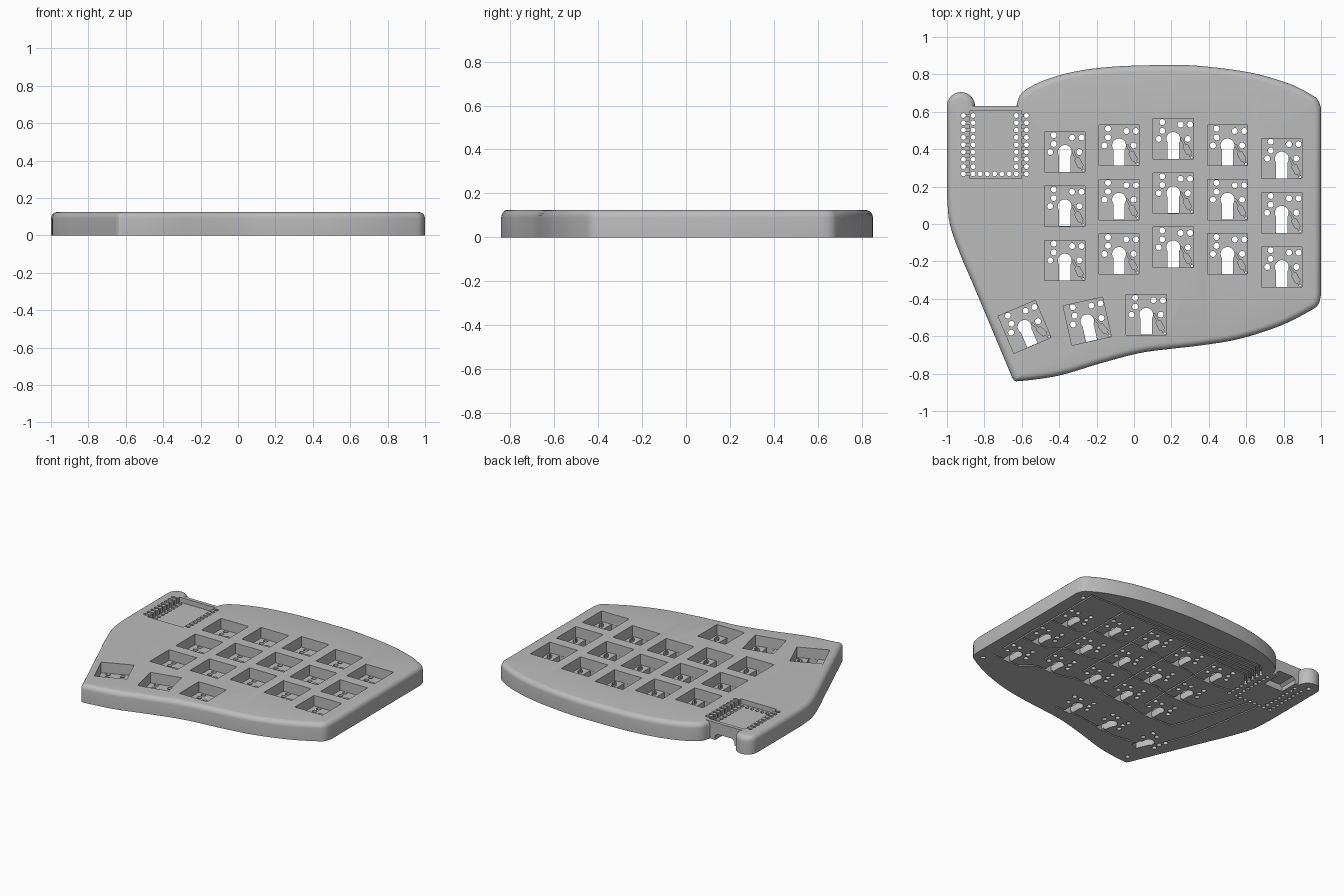
import bpy, bmesh, math
from mathutils import Matrix, Vector

cube = bpy.data.objects.get("Cube")
if cube:
    bpy.data.objects.remove(cube, do_unlink=True)

TOP, FLOOR, ROUND = 0.125, 0.05, 0.035
PITCH, PIN = 0.29, 0.039

grey = bpy.data.materials.new("plain grey")
grey.use_nodes = True
grey.diffuse_color = (0.5, 0.5, 0.5, 1)
grey.node_tree.nodes["Principled BSDF"].inputs["Base Color"].default_value = (0.5, 0.5, 0.5, 1)


def spline(points, steps=5):
    """Smooth curve through the points."""
    p = [Vector(q) for q in points]
    p = [p[0] * 2 - p[1]] + p + [p[-1] * 2 - p[-2]]
    out = []
    for a, b, c, d in zip(p, p[1:], p[2:], p[3:]):
        for i in range(steps):
            t = i / steps
            out.append(b + (c - a) * (t / 2) + (a * 2 - b * 5 + c * 4 - d) * (t * t / 2)
                       + (b * 3 - a - c * 3 + d) * (t ** 3 / 2))
    return out + [p[-2]]


def offset(points, dist, closed=True):
    """Shift a path to its left with mitred corners."""
    p = [Vector(q) for q in points]
    out = []
    for i, q in enumerate(p):
        before, after = p[i - 1], p[(i + 1) % len(p)]
        if not closed and i == 0:
            before = q * 2 - after
        if not closed and i == len(p) - 1:
            after = q * 2 - before
        a, b = (q - before).normalized(), (after - q).normalized()
        n1, n2 = Vector((-a.y, a.x)), Vector((-b.y, b.x))
        out.append(q + (n1 + n2) * (dist / (1 + n1.dot(n2))))
    return out


def loft(bm, rings, place=Matrix()):
    """Closed solid from stacked (outline, height) rings."""
    loops = [[bm.verts.new(place @ Vector((x, y, z))) for x, y in pts] for pts, z in rings]
    bm.faces.new(loops[0][::-1])
    bm.faces.new(loops[-1])
    for low, high in zip(loops, loops[1:]):
        for i in range(len(low)):
            j = (i + 1) % len(low)
            bm.faces.new((low[i], low[j], high[j], high[i]))


def prism(bm, pts, z0, z1, place=Matrix()):
    loft(bm, [(pts, z0), (pts, z1)], place)


def rect(x0, x1, y0, y1):
    return [(x0, y0), (x1, y0), (x1, y1), (x0, y1)]


def arc(x, y, r, start=0, end=360, n=16):
    full = end - start == 360
    angles = [math.radians(start + (end - start) * i / n) for i in range(n if full else n + 1)]
    return [(x + r * math.cos(a), y + r * math.sin(a)) for a in angles]


def groove(bm, path, width, depth):
    pts = offset(path, -width / 2, False) + offset(path, width / 2, False)[::-1]
    prism(bm, pts, -0.02, depth)


def make(name, bm):
    bmesh.ops.recalc_face_normals(bm, faces=bm.faces)
    mesh = bpy.data.meshes.new(name)
    bm.to_mesh(mesh)
    bm.free()
    obj = bpy.data.objects.new(name, mesh)
    mesh.materials.append(grey)
    bpy.context.collection.objects.link(obj)
    return obj


def combine(body, bm, operation="DIFFERENCE"):
    tool = make("helper", bm)
    tool.hide_render = True
    mod = body.modifiers.new("combine", "BOOLEAN")
    mod.operation, mod.solver, mod.object = operation, "EXACT", tool
    bpy.context.view_layer.objects.active = body
    bpy.ops.object.modifier_apply(modifier=mod.name)
    bpy.data.objects.remove(tool, do_unlink=True)


# Case outline, anticlockwise: rear curve, cable notch, rear nub, left side, front curve
rear = spline([(1, 0.62), (0.985, 0.66), (0.95, 0.69), (0.83, 0.75), (0.62, 0.81), (0.35, 0.845),
               (0.16, 0.85), (-0.13, 0.84), (-0.34, 0.81), (-0.5, 0.76), (-0.6, 0.7), (-0.63, 0.63)])
nub = arc(-0.925, 0.63, 0.075, 0, 180, 20)
side = spline([(-1, 0.15), (-0.985, 0), (-0.93, -0.16), (-0.87, -0.3)])
front = spline([(-0.66, -0.8), (-0.645, -0.83), (-0.61, -0.84), (-0.4, -0.81), (-0.18, -0.745),
                (0.03, -0.69), (0.2, -0.667), (0.35, -0.65), (0.56, -0.615), (0.78, -0.545),
                (0.94, -0.465), (0.985, -0.43), (1, -0.38)])
outline = rear + nub + side + front

# Body with a rounded top edge
bm = bmesh.new()
rings = [(outline, 0)]
for i in range(6):
    a = math.radians(18 * i)
    rings.append((offset(outline, ROUND * (1 - math.cos(a))), TOP - ROUND * (1 - math.sin(a))))
loft(bm, rings)
body = make("keyboard_case", bm)

# Square-edged wall at the cable notch
bm = bmesh.new()
prism(bm, rect(-0.89, -0.59, 0.5, 0.631), 0.01, TOP - 0.0003)
combine(body, bm, "UNION")

# Key positions: staggered columns, then the thumb keys
columns = [(-0.37, 0.385), (-0.08, 0.42), (0.21, 0.455), (0.5, 0.42), (0.79, 0.35)]
keys = [(x, y - PITCH * r, 0) for x, y in columns for r in range(3)]
keys += [(0.065, -0.485, 0), (-0.25, -0.52, 12.5), (-0.585, -0.55, 23)]
# The last column and the others share the same three rows
places = [Matrix.Translation((x, y, 0)) @ Matrix.Rotation(math.radians(a), 4, "Z") for x, y, a in keys]

# Switch pockets and controller recess
bm = bmesh.new()
for m in places:
    prism(bm, rect(-0.108, 0.108, -0.108, 0.108), FLOOR, 0.2, m)
prism(bm, rect(-0.88, -0.602, 0.242, 0.605), 0.09, 0.2)
combine(body, bm)

# Through holes: keyholes, switch pins, controller pins; blind screw holes
bm = bmesh.new()
keyhole = [(-0.03, -0.107), (0.03, -0.107)] + arc(0, 0, 0.037, -35, 215, 20)
pins = [(-0.059, 0.09), (-0.059, 0.043), (-0.078, 0), (0.039, 0.077), (0.09, 0.077), (0.078, 0)]
for m in places:
    prism(bm, keyhole, -0.02, 0.08, m)
    for x, y in pins:
        prism(bm, arc(x, y, 0.016), -0.02, 0.08, m)
    prism(bm, arc(0.099, -0.099, 0.006, n=8), -0.02, 0.08, m)
pin_rows = [0.58 - PIN * i for i in range(9)]
for y in pin_rows:
    for x in (-0.912, -0.86, -0.629, -0.575):
        prism(bm, arc(x, y, 0.013, n=12), -0.02, 0.2)
for i in range(-2, 3):
    prism(bm, arc(-0.745 + PIN * i, pin_rows[-1], 0.013, n=12), -0.02, 0.2)
for x, y in [(0.93, 0.6), (0.93, -0.4), (-0.6, -0.78), (-0.93, 0.635)]:
    prism(bm, arc(x, y, 0.016), -0.02, 0.06)
combine(body, bm)

# Diode beds in the pocket floors and wire slots beside the controller
bm = bmesh.new()
half = [(0.004, 0.07), (0.004, 0.028), (0.014, 0.022), (0.014, -0.022), (0.004, -0.028), (0.004, -0.045)]
diode = [(-x, y) for x, y in half] + half[::-1]
turn = Matrix.Translation((0.075, -0.058, 0)) @ Matrix.Rotation(math.radians(28), 4, "Z")
for m in places:
    prism(bm, diode, 0.025, 0.08, m @ turn)
for y in pin_rows:
    for x in (-0.912, -0.629):
        prism(bm, rect(x, x + 0.053, y - 0.006, y + 0.006), 0.086, 0.2)
combine(body, bm)

# Cable arch under the notch and the row wire channels underneath
bm = bmesh.new()
arch = [(-0.075, -0.02), (0.075, -0.02), (0.075, 0.03), (0.055, 0.045), (-0.055, 0.045), (-0.075, 0.03)]
stand = Matrix.Translation((-0.745, 0.7, 0)) @ Matrix.Rotation(math.radians(90), 4, "X")
prism(bm, arch, 0, 0.2, stand)
ends = [[(-0.55, 0.3)], [(-0.56, 0), (-0.67, 0.24)], [(-0.56, -0.29), (-0.745, 0.24)]]
for r, end in enumerate(ends):
    path = []
    for x, y in columns[::-1]:
        path += [(x + 0.1, y - 0.1 - PITCH * r), (x - 0.1, y - 0.1 - PITCH * r)]
    groove(bm, path + end, 0.01, 0.014)
groove(bm, [(0.16, -0.58), (-0.03, -0.58), (-0.16, -0.6), (-0.35, -0.63), (-0.5, -0.61),
            (-0.66, -0.5), (-0.74, -0.3), (-0.823, 0.24)], 0.01, 0.014)
combine(body, bm)

# Column wire channels, bundled along the rear
bm = bmesh.new()
for c, (x, y) in enumerate(columns):
    lane = 0.52 + 0.035 * c
    groove(bm, [(x + 0.115, y - PITCH * 2), (x + 0.115, lane), (-0.5, lane),
                (-0.575, pin_rows[4 - c])], 0.01, 0.017)
combine(body, bm)

# Smooth the rounded edge, keep the cut edges crisp
bpy.ops.object.select_all(action="DESELECT")
body.select_set(True)
bpy.context.view_layer.objects.active = body
bpy.ops.object.shade_smooth_by_angle(angle=math.radians(30))
